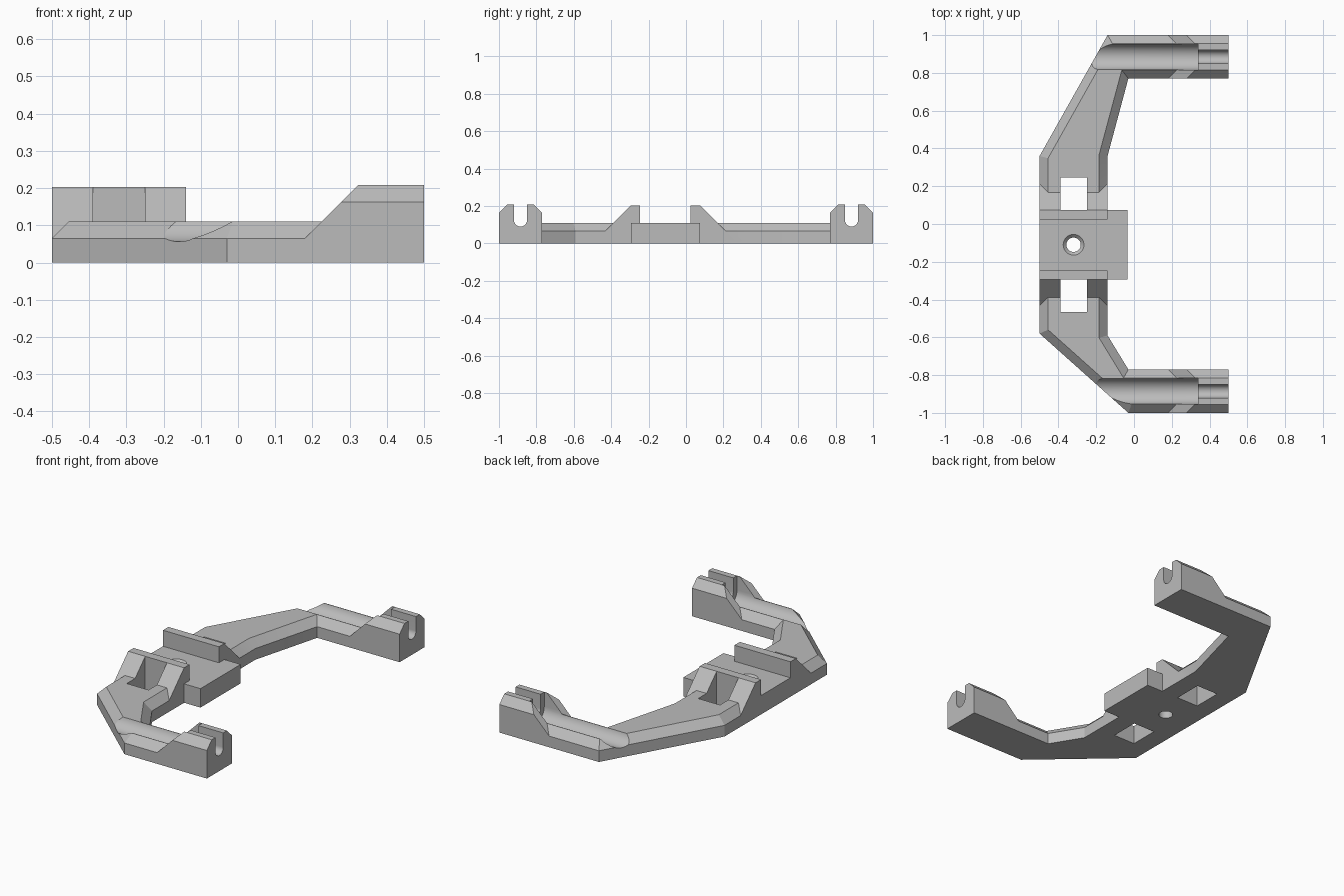
import bpy, bmesh, math
from mathutils import Vector

if "Cube" in bpy.data.objects:
    bpy.data.objects.remove(bpy.data.objects["Cube"])

grey = bpy.data.materials.new("plain_grey")
grey.use_nodes = True
grey.diffuse_color = (0.5, 0.5, 0.5, 1)
grey.node_tree.nodes["Principled BSDF"].inputs["Base Color"].default_value = (0.5, 0.5, 0.5, 1)


def loft(name, rings):
    """Closed solid through rings of matching points."""
    bm = bmesh.new()
    loops = [[bm.verts.new(p) for p in ring] for ring in rings]
    n = len(loops[0])
    for a, b in zip(loops, loops[1:]):
        for i in range(n):
            j = (i + 1) % n
            bm.faces.new((a[i], a[j], b[j], b[i]))
    bm.faces.new(loops[0])
    bm.faces.new(loops[-1])
    bmesh.ops.recalc_face_normals(bm, faces=bm.faces)
    mesh = bpy.data.meshes.new(name)
    bm.to_mesh(mesh)
    bm.free()
    mesh.materials.append(grey)
    obj = bpy.data.objects.new(name, mesh)
    bpy.context.collection.objects.link(obj)
    return obj


def along_x(name, x0, x1, yz):
    return loft(name, [[(x, y, z) for y, z in yz] for x in (x0, x1)])


def box(name, x0, x1, y0, y1, z0, z1):
    return along_x(name, x0, x1, [(y0, z0), (y1, z0), (y1, z1), (y0, z1)])


def inset(points, dist):
    """Offset a clockwise outline inwards, leaving the arm ends in place."""
    lines = []
    for i, p in enumerate(points):
        d = (points[(i + 1) % len(points)] - p).normalized()
        normal = Vector((d.y, -d.x))
        amount = 0 if abs(d.x) < 1e-6 and p.x > 0.4 else dist
        lines.append((normal, normal.dot(p) + amount))
    result = []
    for i in range(len(lines)):
        (n, c), (m, e) = lines[i - 1], lines[i]
        det = n.x * m.y - n.y * m.x
        result.append(Vector(((c * m.y - n.y * e) / det, (n.x * e - c * m.x) / det)))
    return result


def combine(target, tool, operation):
    mod = target.modifiers.new(tool.name, 'BOOLEAN')
    mod.object, mod.operation, mod.solver = tool, operation, 'EXACT'
    bpy.context.view_layer.objects.active = target
    bpy.ops.object.modifier_apply(modifier=mod.name)
    bpy.data.objects.remove(tool)


# C-shaped frame with bevelled upper edges
CHAMFER, SHOULDER, DECK, TOP = 0.045, 0.065, 0.11, 0.208
outline = [Vector(p) for p in (
    (-0.5, -0.58), (-0.5, 0.36), (-0.14, 1), (0.5, 1), (0.5, 0.77), (-0.03, 0.77),
    (-0.14, 0.36), (-0.14, -0.59), (-0.03, -0.77), (0.5, -0.77), (0.5, -1), (-0.03, -1))]
frame = loft("bracket_frame", [[(p.x, p.y, z) for p in ring] for ring, z in (
    (outline, 0), (outline, SHOULDER), (inset(outline, CHAMFER), DECK))])

# Centre plate
combine(frame, box("centre_plate", -0.5, -0.035, -0.295, 0.075, 0, DECK), 'UNION')

# Sloping ridges either side of the plate, with a square window behind each
for sign, y in ((1, 0.075), (-1, -0.295)):
    profile = [(y - sign * 0.05, 0.02), (y - sign * 0.05, 0.203), (y, 0.203), (y + sign * 0.183, 0.02)]
    combine(frame, along_x("ridge", -0.5, -0.14, profile), 'UNION')

# Raised arm ends
for sign in (1, -1):
    a, b = 0.77, 1.0
    section = [(a, 0), (a, TOP - CHAMFER), (a + CHAMFER, TOP),
               (b - CHAMFER, TOP), (b, TOP - CHAMFER), (b, 0)]
    rings = [[(z + 0.115, sign * y, z) for y, z in section],
             [(0.5, sign * y, z) for y, z in section]]
    combine(frame, loft("arm_end", rings), 'UNION')

# Windows through the frame
for sign, y in ((1, 0.075), (-1, -0.295)):
    lo, hi = sorted((y, y + sign * 0.17))
    combine(frame, box("window_cutter", -0.39, -0.25, lo, hi, -0.1, 0.4), 'DIFFERENCE')


def channel(name, x0, x1, y, radius):
    arc = [(y + radius * math.cos(t), 0.125 + radius * math.sin(t))
           for t in (math.pi + math.pi * i / 24 for i in range(25))]
    return along_x(name, x0, x1, arc + [(y + radius, 0.4), (y - radius, 0.4)])


# Round-bottomed channels and the narrow end slots
for y in (0.885, -0.885):
    combine(frame, channel("groove_cutter", -0.4, 0.34, y, 0.069), 'DIFFERENCE')
    combine(frame, channel("slot_cutter", 0.3, 0.6, y, 0.035), 'DIFFERENCE')

# Countersunk screw hole
hole = [[(-0.32 + r * math.cos(t), -0.11 + r * math.sin(t), z)
         for t in (math.tau * i / 32 for i in range(32))]
        for r, z in ((0.038, -0.1), (0.038, 0.093), (0.055, DECK), (0.055, 0.3))]
combine(frame, loft("hole_cutter", hole), 'DIFFERENCE')

# Smooth the round cuts, keep the other edges crisp
bpy.ops.object.select_all(action='DESELECT')
frame.select_set(True)
bpy.context.view_layer.objects.active = frame
bpy.ops.object.shade_smooth_by_angle(angle=math.radians(20))
